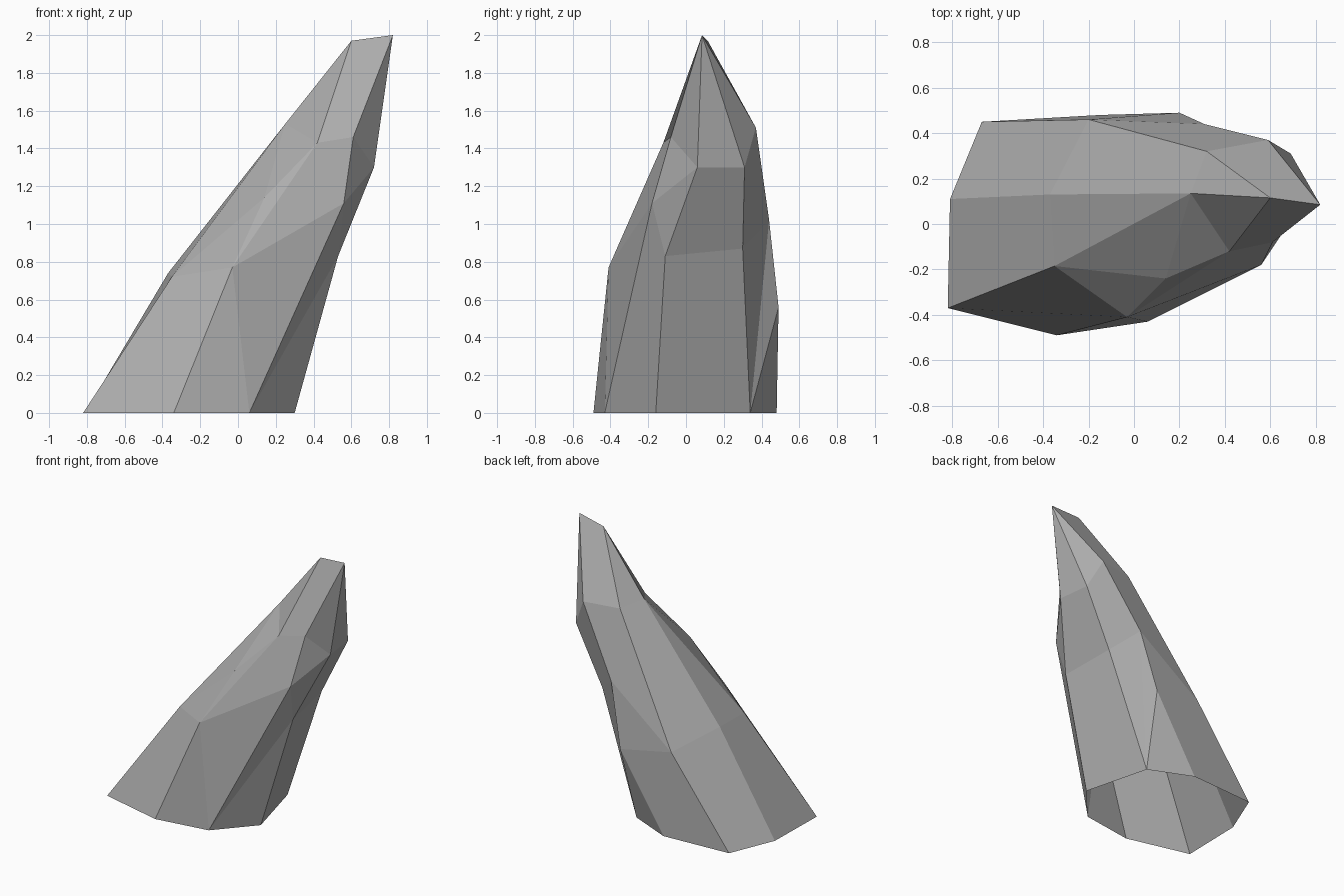
import bpy
import bmesh

# Remove the default cube if present
cube = bpy.data.objects.get("Cube")
if cube:
    bpy.data.objects.remove(cube, do_unlink=True)

# One plain stone colour
stone = bpy.data.materials.new("grey_stone")
stone.use_nodes = True
stone_colour = (0.42, 0.42, 0.42, 1)
stone.diffuse_color = stone_colour
stone.node_tree.nodes["Principled BSDF"].inputs["Base Color"].default_value = stone_colour

# Leaning tip: a short crest between a peak and a shoulder
peak = (.82, .085, 2)
shoulder = (.6, .115, 1.97)
saddle = (.25, .135, 1.53)   # where two rear ridges meet
bump = (.14, -.24, 1.14)     # small chip on the front

# Ridges running from the open base up to the tip, counter-clockwise
front_right = [(-.82, -.37, 0), (-.35, -.185, .72), saddle, shoulder]
front = [(-.34, -.49, 0), (-.03, -.41, .77), (.42, -.12, 1.43), shoulder]
front_left = [(.06, -.43, 0), (.56, -.18, 1.11), (.61, -.08, 1.46), peak]
left = [(.3, -.16, 0), (.53, -.11, .83), (.72, .06, 1.3), peak]
back_left = [(.17, .34, 0), (.48, .3, .87), (.69, .31, 1.3), peak]
back = [(-.15, .48, 0), (.2, .49, .56), (.31, .44, 1.02), (.59, .37, 1.51), peak]
back_right = [(-.67, .45, 0), (-.2, .46, .63), (.32, .32, 1.51), shoulder]
right = [(-.81, .11, 0), (-.37, .13, .74), saddle, shoulder]
front_chipped = front[:2] + [bump] + front[2:]

bm = bmesh.new()
corners = {}


def add_face(points):
    """Add one facet, sharing corners and skipping collapsed ones."""
    unique = list(dict.fromkeys(points))
    if len(unique) < 3:
        return
    for p in unique:
        if p not in corners:
            corners[p] = bm.verts.new(p)
    bm.faces.new([corners[p] for p in unique])


def skin(a, b, steps):
    """Zip two ridges: Q climbs both, L the first, R the second."""
    i = j = 0
    for step in steps:
        ni = i + (step in "QL")
        nj = j + (step in "QR")
        add_face([a[i], b[j], b[nj], a[ni]])
        i, j = ni, nj


# Facets between neighbouring ridges
skin(front_right, front_chipped, "QRLRQ")
skin(front, front_left, "LRQQ")
skin(front_left, left, "RLRLQ")
skin(left, back_left, "QQQ")
skin(back_left, back, "RRLQQ")
skin(back, back_right, "QLQQ")
skin(back_right, right, "QQQ")
skin(right, front_right, "QQQ")
add_face([front[1], front[2], bump])

# Build the flat-shaded shard, left open underneath
mesh = bpy.data.meshes.new("rock_shard")
bm.to_mesh(mesh)
bm.free()
mesh.materials.append(stone)
shard = bpy.data.objects.new("rock_shard", mesh)
bpy.context.collection.objects.link(shard)
